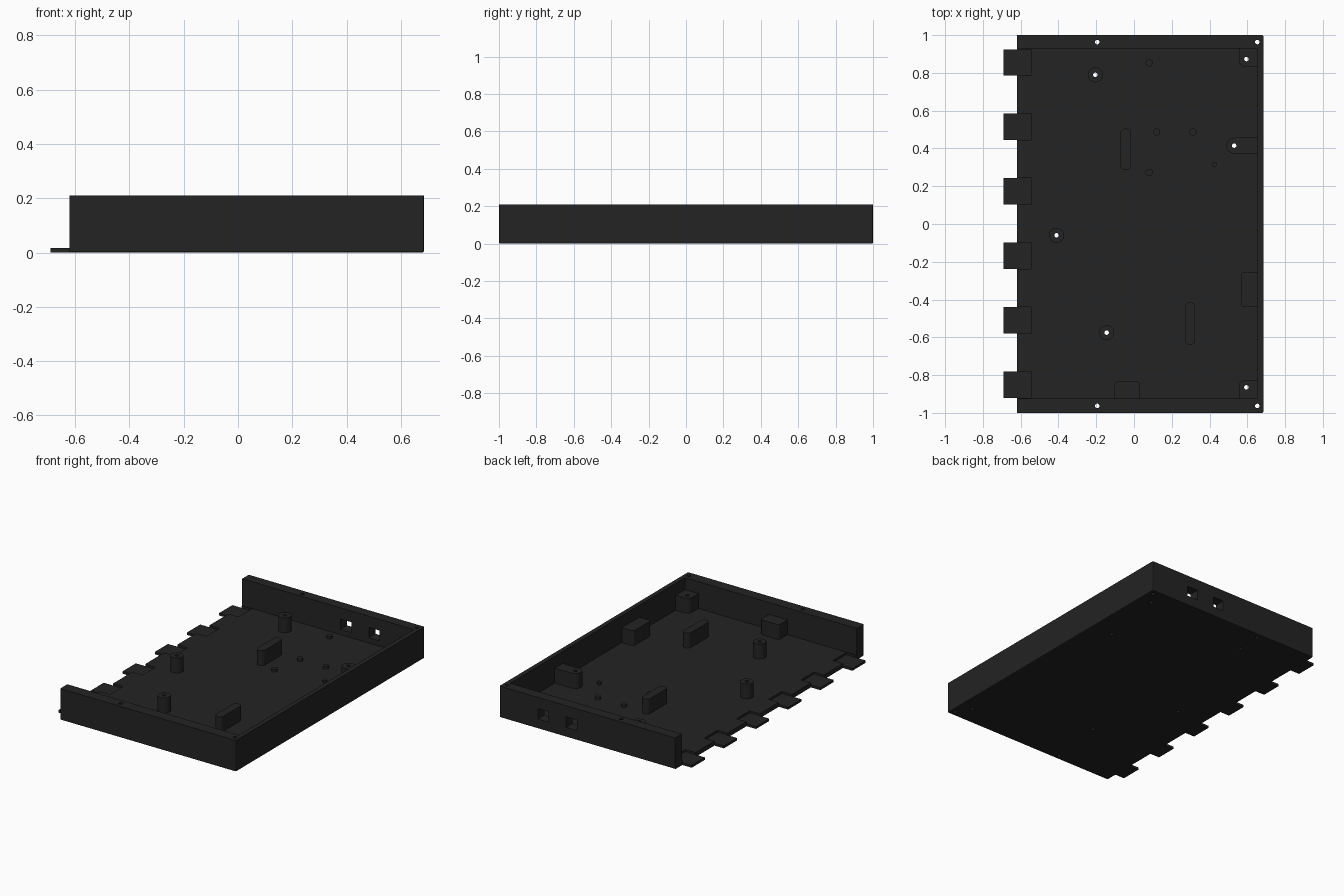
import bpy, bmesh, math

if "Cube" in bpy.data.objects:
    bpy.data.objects.remove(bpy.data.objects["Cube"])

FLOOR, TOP, POST = 0.03, 0.21, 0.13   # floor top, wall top, standoff top

black = bpy.data.materials.new("matte_black")
black.diffuse_color = (0.017, 0.017, 0.017, 1)
black.use_nodes = True
black.node_tree.nodes["Principled BSDF"].inputs["Base Color"].default_value = black.diffuse_color


# ---- outline helpers ----
def rect(x0, x1, y0, y1):
    return [(x0, y0), (x1, y0), (x1, y1), (x0, y1)]


def circle(x, y, r, n=32):
    return [(x + r * math.cos(2 * math.pi * i / n), y + r * math.sin(2 * math.pi * i / n))
            for i in range(n)]


def rounded(x0, x1, y0, y1, radii, n=8):
    """Rectangle with a radius per corner: lower left, lower right, upper right, upper left."""
    corners = [(x0, y0, 1, 1), (x1, y0, -1, 1), (x1, y1, -1, -1), (x0, y1, 1, -1)]
    pts = []
    for k, ((x, y, sx, sy), r) in enumerate(zip(corners, radii)):
        if r == 0:
            pts.append((x, y))
            continue
        for i in range(n + 1):
            a = math.pi + k * math.pi / 2 + i * math.pi / 2 / n
            pts.append((x + sx * r + r * math.cos(a), y + sy * r + r * math.sin(a)))
    return pts


def prisms(name, parts):
    """One object made of extruded outlines: (outline, z0, z1)."""
    bm = bmesh.new()
    for outline, z0, z1 in parts:
        lo = [bm.verts.new((x, y, z0)) for x, y in outline]
        hi = [bm.verts.new((x, y, z1)) for x, y in outline]
        bm.faces.new(lo[::-1])
        bm.faces.new(hi)
        for i in range(len(lo)):
            j = (i + 1) % len(lo)
            bm.faces.new((lo[i], lo[j], hi[j], hi[i]))
    bmesh.ops.recalc_face_normals(bm, faces=bm.faces)
    me = bpy.data.meshes.new(name)
    bm.to_mesh(me)
    bm.free()
    me.materials.append(black)
    ob = bpy.data.objects.new(name, me)
    bpy.context.collection.objects.link(ob)
    return ob


def cut(ob, parts):
    cutter = prisms("cutter", parts)
    cutter.hide_render = True
    mod = ob.modifiers.new("cut", 'BOOLEAN')
    mod.operation, mod.solver, mod.object = 'DIFFERENCE', 'EXACT', cutter
    bpy.context.view_layer.objects.active = ob
    bpy.ops.object.modifier_apply(modifier=mod.name)
    bpy.data.objects.remove(cutter)


def smooth(ob):
    bpy.ops.object.select_all(action='DESELECT')
    ob.select_set(True)
    bpy.context.view_layer.objects.active = ob
    bpy.ops.object.shade_smooth_by_angle(angle=math.radians(30))


def screw_hole(x, y):
    return (circle(x, y, 0.012, 16), -0.05, 0.3)


# ---- walls: three-sided rim open on the left ----
rim = [(-0.62, -1), (0.685, -1), (0.685, 1), (-0.62, 1),
       (-0.62, 0.93), (0.655, 0.93), (0.655, -0.925), (-0.62, -0.925)]
walls = prisms("walls", [(rim, 0, TOP)])
bm = bmesh.new()
bm.from_mesh(walls.data)


def outer(v):
    return abs(v.co.y) > 0.99 or v.co.x > 0.68


soft = [e for e in bm.edges if all(outer(v) for v in e.verts)
        and (all(v.co.z < 0.001 for v in e.verts)
             or (abs(e.verts[0].co.z - e.verts[1].co.z) > 0.1 and e.verts[0].co.x > 0.6))]
bmesh.ops.bevel(bm, geom=soft, offset=0.006, segments=2, affect='EDGES', profile=0.5)
bm.to_mesh(walls.data)
bm.free()
# Screw holes and the two port openings in the back wall
cut(walls, [screw_hole(x, s * 0.963) for x in (-0.195, 0.653) for s in (-1, 1)]
    + [(rect(x - 0.04, x + 0.04, 0.9, 1.05), 0.065, 0.135) for x in (0.15, 0.36)])

# ---- floor with lap recesses, and the tabs along the open side ----
tab_y = [0.855 - 0.341 * i for i in range(6)]
post_xy = [(-0.205, 0.79), (-0.41, -0.06), (-0.145, -0.575)]
bracket_xy = [(0.595, 0.873), (0.595, -0.865), (0.53, 0.415)]
floor = prisms("floor", [(rect(-0.62, 0.655, -0.925, 0.93), 0, FLOOR)])
cut(floor, [(rect(-0.7, -0.545, y - 0.07, y + 0.07), 0.016, 0.1) for y in tab_y])
cut(floor, [screw_hole(*p) for p in post_xy + bracket_xy])
for y in tab_y:
    prisms("edge_tab", [(rect(-0.69, -0.62, y - 0.07, y + 0.07), 0, 0.016)])

# ---- round standoffs ----
for x, y in post_xy:
    ob = prisms("standoff", [(circle(x, y, 0.04), FLOOR, POST)])
    cut(ob, [screw_hole(x, y)])
    smooth(ob)

# ---- drilled brackets joined to the walls ----
shapes = [rounded(0.555, 0.655, 0.832, 0.93, (0.035, 0, 0, 0)),
          rounded(0.555, 0.655, -0.925, -0.825, (0, 0, 0, 0.035)),
          rounded(0.49, 0.655, 0.373, 0.457, (0.04, 0, 0, 0.04))]
for (x, y), shape in zip(bracket_xy, shapes):
    ob = prisms("wall_bracket", [(shape, FLOOR, POST)])
    cut(ob, [screw_hole(x, y)])
    smooth(ob)

# ---- plain support blocks ----
r = 0.015
for name, shape in [
        ("side_block", rounded(0.568, 0.655, -0.44, -0.255, (r, 0, 0, r))),
        ("front_block", rounded(-0.105, 0.033, -0.925, -0.835, (0, 0, r, r))),
        ("rear_rib", rounded(-0.072, -0.016, 0.285, 0.505, (0.026,) * 4)),
        ("front_rib", rounded(0.27, 0.324, -0.64, -0.415, (0.026,) * 4))]:
    smooth(prisms(name, [(shape, FLOOR, POST)]))

# ---- small locating pegs ----
for x, y, rad in [(0.08, 0.853, 0.019), (0.12, 0.487, 0.019), (0.312, 0.487, 0.019),
                  (0.08, 0.273, 0.019), (0.425, 0.315, 0.014)]:
    smooth(prisms("locating_peg", [(circle(x, y, rad, 24), FLOOR, 0.047)]))
